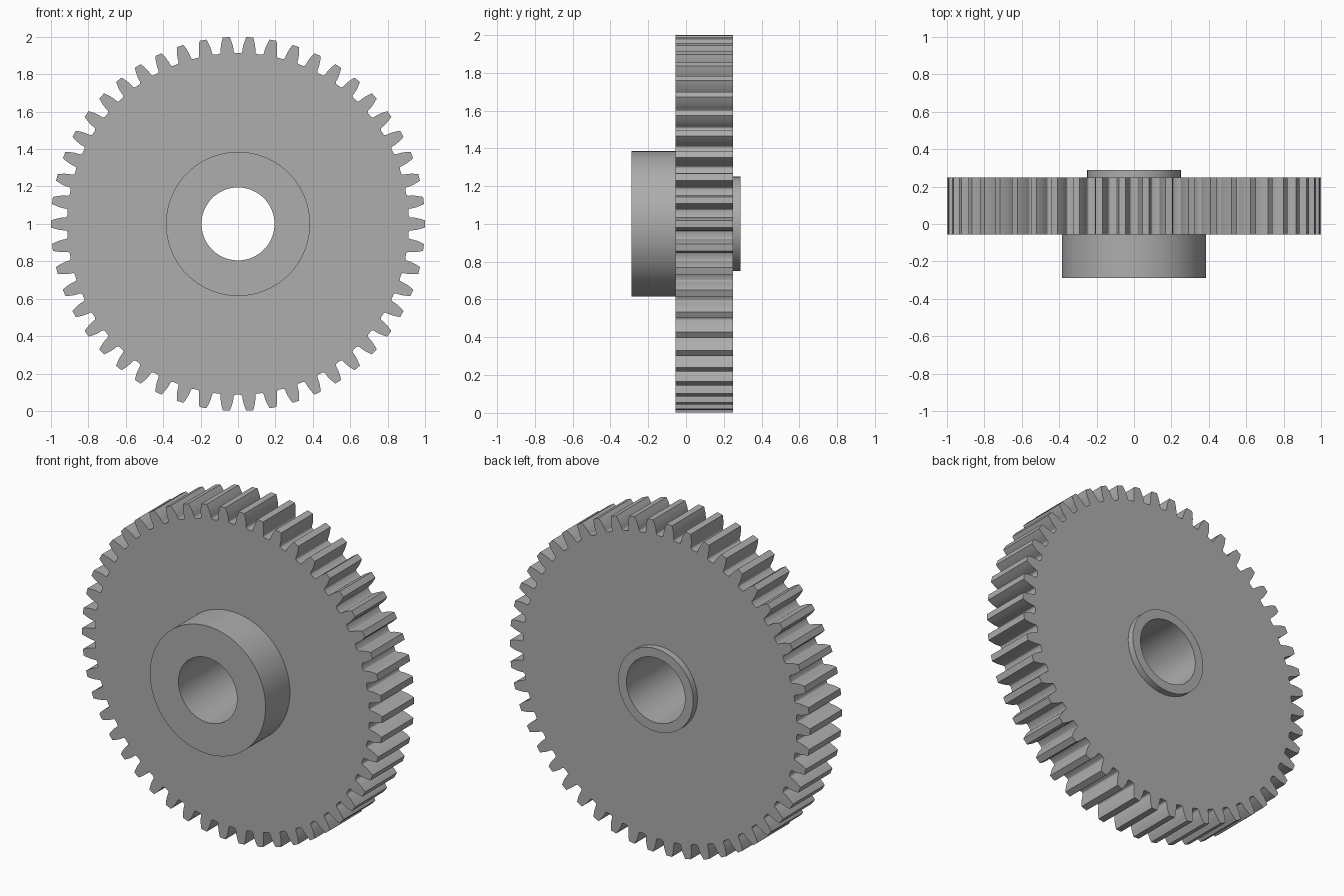
import bpy
import bmesh
from math import acos, cos, sin, sqrt, tan, pi, radians

cube = bpy.data.objects.get("Cube")
if cube:
    bpy.data.objects.remove(cube)

steel = bpy.data.materials.new("plain grey steel")
steel.use_nodes = True
grey = (0.42, 0.42, 0.42, 1)
steel.diffuse_color = grey
steel.node_tree.nodes["Principled BSDF"].inputs["Base Color"].default_value = grey

# Gear proportions
TEETH = 50
TIP = 1.0
MODULE = 2 * TIP / (TEETH + 2)
PITCH = MODULE * TEETH / 2
ROOT = PITCH - 1.25 * MODULE
PRESSURE = radians(14.5)
BASE = PITCH * cos(PRESSURE)
HUB, COLLAR, BORE = 0.385, 0.25, 0.195
HUB_FRONT, WHEEL_FRONT, WHEEL_BACK, COLLAR_BACK = -0.288, -0.056, 0.249, 0.288


def involute(angle):
    return tan(angle) - angle


def half_angle(radius):
    """Half the tooth's angular thickness at a radius on the flank."""
    return pi / (2 * TEETH) + involute(PRESSURE) - involute(acos(min(1, BASE / radius)))


# Half a tooth as (angle, radius): flank from tip to base, then a rounded root
STEPS = 5
half = []
for i in range(STEPS + 1):
    r = TIP + (BASE - TIP) * i / STEPS
    half.append((half_angle(r), r))
fillet = 0.3 * MODULE
start = half[-1][0] + 0.0006
for i in range(4):
    t = i / 3 * pi / 2
    half.append((start + fillet * (1 - cos(t)) / ROOT, ROOT + fillet * (1 - sin(t))))

tooth = [(-a, r) for a, r in reversed(half)] + half
outline = [(a + 2 * pi * k / TEETH, r) for k in range(TEETH) for a, r in tooth]


def circle(radius):
    return [(a, radius) for a, _ in outline]


def shell(name, rings):
    """Join successive (profile, y) rings with quads to make a part."""
    bm = bmesh.new()
    loops = [[bm.verts.new((r * cos(a), y, TIP + r * sin(a))) for a, r in profile]
             for profile, y in rings]
    for near, far in zip(loops, loops[1:]):
        for i in range(len(near)):
            j = (i + 1) % len(near)
            bm.faces.new((near[i], near[j], far[j], far[i]))
    mesh = bpy.data.meshes.new(name)
    bm.to_mesh(mesh)
    bm.free()
    mesh.materials.append(steel)
    part = bpy.data.objects.new(name, mesh)
    bpy.context.collection.objects.link(part)
    bpy.ops.object.select_all(action="DESELECT")
    part.select_set(True)
    bpy.context.view_layer.objects.active = part
    bpy.ops.object.shade_smooth_by_angle(angle=radians(28))


# Toothed wheel with its front and back faces
shell("toothed_wheel", [(circle(HUB), WHEEL_FRONT), (outline, WHEEL_FRONT),
                        (outline, WHEEL_BACK), (circle(COLLAR), WHEEL_BACK)])
# Thick hub on the front
shell("front_hub", [(circle(BORE), HUB_FRONT), (circle(HUB), HUB_FRONT),
                    (circle(HUB), WHEEL_FRONT)])
# Thin raised collar on the back
shell("rear_collar", [(circle(COLLAR), WHEEL_BACK), (circle(COLLAR), COLLAR_BACK),
                      (circle(BORE), COLLAR_BACK)])
# Shaft hole through the whole gear
shell("shaft_bore", [(circle(BORE), COLLAR_BACK), (circle(BORE), HUB_FRONT)])
